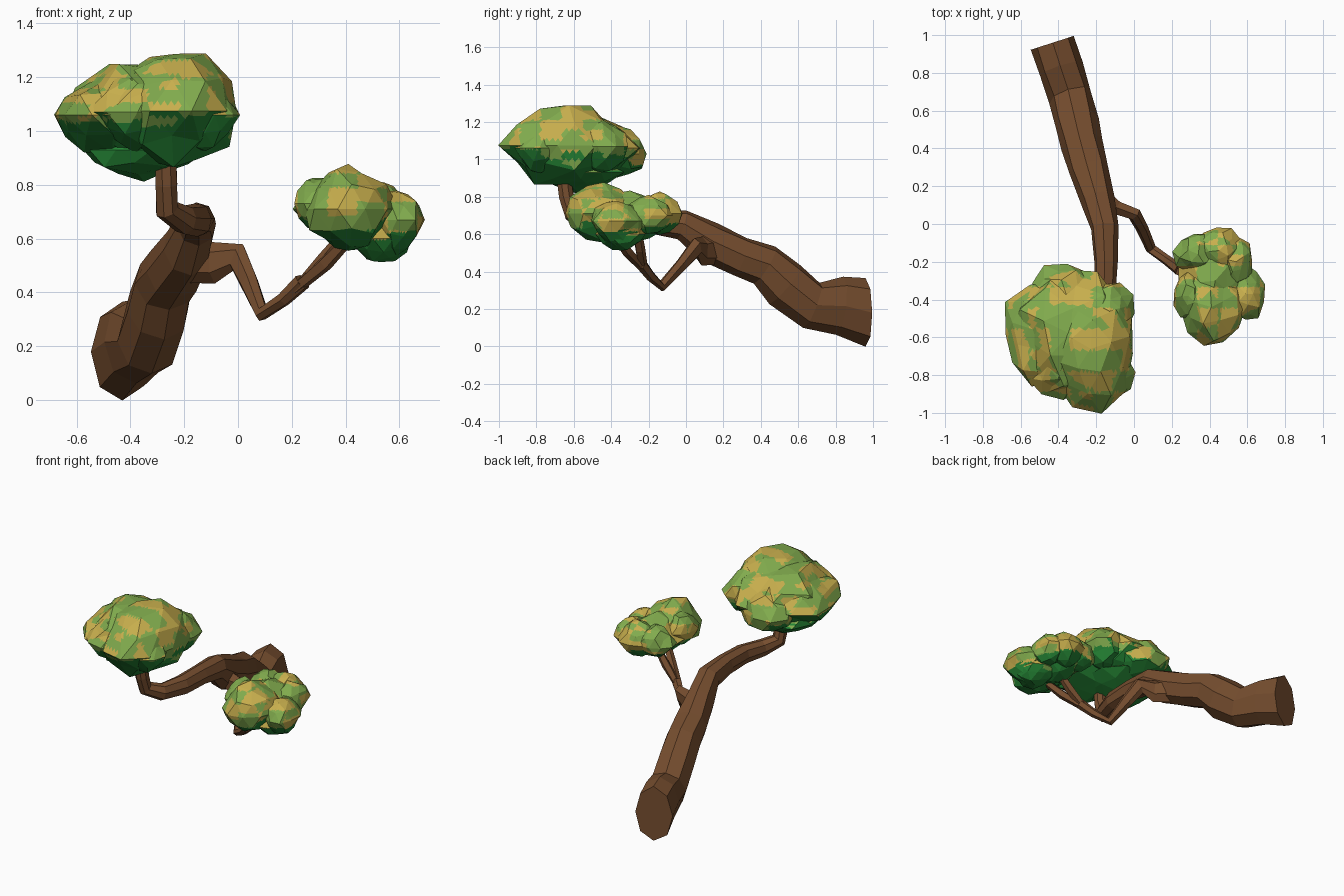
import bpy, bmesh, math, random
from mathutils import Vector

cube = bpy.data.objects.get("Cube")
if cube:
    bpy.data.objects.remove(cube, do_unlink=True)


def material(name, color):
    m = bpy.data.materials.new(name)
    m.use_nodes = True
    m.diffuse_color = (*color, 1)
    m.node_tree.nodes["Principled BSDF"].inputs["Base Color"].default_value = (*color, 1)
    return m


bark = material("bark brown", (0.18, 0.075, 0.028))
leaves = [material("leaf green", (0.22, 0.41, 0.075)),
          material("leaf yellow", (0.58, 0.43, 0.075)),
          material("leaf dark green", (0.018, 0.23, 0.035))]


def finish(name, bm, mats):
    bmesh.ops.recalc_face_normals(bm, faces=bm.faces[:])
    mesh = bpy.data.meshes.new(name)
    bm.to_mesh(mesh)
    bm.free()
    for m in mats:
        mesh.materials.append(m)
    obj = bpy.data.objects.new(name, mesh)
    bpy.context.collection.objects.link(obj)
    return obj


def limb(name, path, sides, jitter=0.0):
    """Faceted tube through (x, y, z, half width, half height) stations."""
    rng = random.Random(name)
    bm = bmesh.new()
    pts = [Vector(p[:3]) for p in path]
    rings, side = [], None
    for i, p in enumerate(path):
        t = (pts[min(i + 1, len(pts) - 1)] - pts[max(i - 1, 0)]).normalized()
        if side is None:
            t = Vector((t.x, t.y, 0)).normalized()
            side = t.cross(Vector((0, 0, 1)))
        side = (side - t * side.dot(t)).normalized()
        up = side.cross(t)
        ring = []
        for k in range(sides):
            a = math.tau * k / sides + math.pi / 2
            # Slightly squared section with uneven corners
            s = 1 + rng.uniform(-jitter, jitter) + 0.03 * abs(math.sin(2 * a))
            ring.append(bm.verts.new(pts[i] + side * math.cos(a) * p[3] * s
                                     + up * math.sin(a) * p[4] * s))
        rings.append(ring)
    for a, b in zip(rings, rings[1:]):
        for k in range(sides):
            n = (k + 1) % sides
            bm.faces.new((a[k], a[n], b[n], b[k]))
    bm.faces.new(rings[0])
    bm.faces.new(rings[-1])
    return finish(name, bm, [bark])


def leaf_color(face, z, rz, shade):
    """Blocky patches in flat layers, dark on the underside."""
    c = face.calc_center_median()
    cell = [math.floor(v) for v in (c.x * 9, c.y * 9, c.z * 19)]
    r = random.Random(cell[0] * 7919 + cell[1] * 104729 + cell[2] * 1299709).random()
    if (c.z - z) / rz + 0.5 * face.normal.z + 0.5 * (r - 0.5) < shade:
        return 2
    return 1 if r < 0.46 else 0


def foliage(name, lobes, seed):
    """Cluster of angular lobes: centre, radii, and level of the dark underside."""
    rng = random.Random(seed)
    bm = bmesh.new()
    for x, y, z, rx, ry, rz, shade in lobes:
        old = set(bm.faces)
        new = bmesh.ops.create_icosphere(bm, subdivisions=2, radius=1)["verts"]
        turn = rng.uniform(0, math.tau)
        for v in new:
            s = rng.uniform(0.88, 1.12)
            w = s * (1.06 - 0.26 * abs(v.co.z))
            cx = v.co.x * math.cos(turn) - v.co.y * math.sin(turn)
            cy = v.co.x * math.sin(turn) + v.co.y * math.cos(turn)
            v.co = Vector((x + cx * rx * w, y + cy * ry * w, z + v.co.z * rz * s))
        # Split the flat facets so patches of colour can cross them
        edges = list({e for v in new for e in v.link_edges})
        bmesh.ops.subdivide_edges(bm, edges=edges, cuts=5, use_grid_fill=True)
        faces = [f for f in bm.faces if f not in old]
        bmesh.ops.recalc_face_normals(bm, faces=faces)
        for f in faces:
            f.normal_update()
            f.material_index = leaf_color(f, z, rz, shade)
    return finish(name, bm, leaves)


# Trunk, sweeping forward and then up into the large crown
limb("trunk", [
    (-0.43, 0.96, 0.18, 0.12, 0.18),
    (-0.385, 0.82, 0.215, 0.12, 0.155),
    (-0.335, 0.67, 0.22, 0.115, 0.13),
    (-0.30, 0.53, 0.33, 0.115, 0.135),
    (-0.275, 0.42, 0.435, 0.11, 0.12),
    (-0.24, 0.29, 0.48, 0.105, 0.11),
    (-0.19, 0.12, 0.56, 0.088, 0.11),
    (-0.155, -0.02, 0.65, 0.075, 0.08),
    (-0.15, -0.20, 0.67, 0.062, 0.065),
    (-0.155, -0.38, 0.67, 0.058, 0.062),
    (-0.20, -0.53, 0.67, 0.05, 0.055),
    (-0.265, -0.61, 0.71, 0.045, 0.045),
    (-0.265, -0.64, 0.80, 0.042, 0.042),
    (-0.27, -0.66, 0.95, 0.04, 0.04)], 8, 0.04)

# Side branch, dipping and rising again into the small crown
limb("side_branch", [
    (-0.19, 0.16, 0.52, 0.05, 0.085),
    (-0.09, 0.085, 0.51, 0.04, 0.075),
    (0.00, 0.055, 0.53, 0.035, 0.055),
    (0.04, -0.02, 0.44, 0.03, 0.04),
    (0.09, -0.13, 0.32, 0.028, 0.028),
    (0.17, -0.19, 0.375, 0.026, 0.028),
    (0.24, -0.24, 0.44, 0.032, 0.032)], 6, 0.05)
for name, end in (("front_twig", (0.41, -0.38, 0.60)), ("rear_twig", (0.40, -0.26, 0.62))):
    start = Vector((0.22, -0.23, 0.42))
    mid = start.lerp(Vector(end), 0.55) - Vector((0, 0, 0.01))
    limb(name, [(*start, 0.026, 0.026), (*mid, 0.028, 0.028), (*end, 0.022, 0.022)], 5, 0.05)

# Crowns
foliage("large_crown", [
    (-0.23, -0.66, 1.075, 0.235, 0.32, 0.23, -0.4),
    (-0.34, -0.58, 1.06, 0.31, 0.32, 0.20, -0.4),
    (-0.35, -0.56, 0.93, 0.23, 0.22, 0.11, 0.6),
    (-0.47, -0.58, 1.06, 0.22, 0.25, 0.15, -0.5),
    (-0.13, -0.46, 1.07, 0.13, 0.15, 0.14, -0.4),
    (-0.36, -0.37, 1.03, 0.18, 0.16, 0.14, -0.6),
    (-0.38, -0.75, 1.07, 0.17, 0.16, 0.14, -0.45),
    (-0.12, -0.78, 1.06, 0.11, 0.13, 0.13, -0.35)], 4)
foliage("small_crown", [
    (0.41, -0.44, 0.71, 0.17, 0.21, 0.16, -0.7),
    (0.43, -0.30, 0.69, 0.18, 0.24, 0.13, -0.7),
    (0.59, -0.37, 0.67, 0.10, 0.14, 0.12, -0.8),
    (0.53, -0.34, 0.60, 0.12, 0.13, 0.09, -0.3),
    (0.29, -0.38, 0.73, 0.08, 0.13, 0.10, -0.9),
    (0.34, -0.16, 0.71, 0.12, 0.11, 0.10, -0.8),
    (0.45, -0.14, 0.71, 0.12, 0.12, 0.12, -0.8),
    (0.54, -0.20, 0.70, 0.09, 0.13, 0.11, -0.8)], 9)
